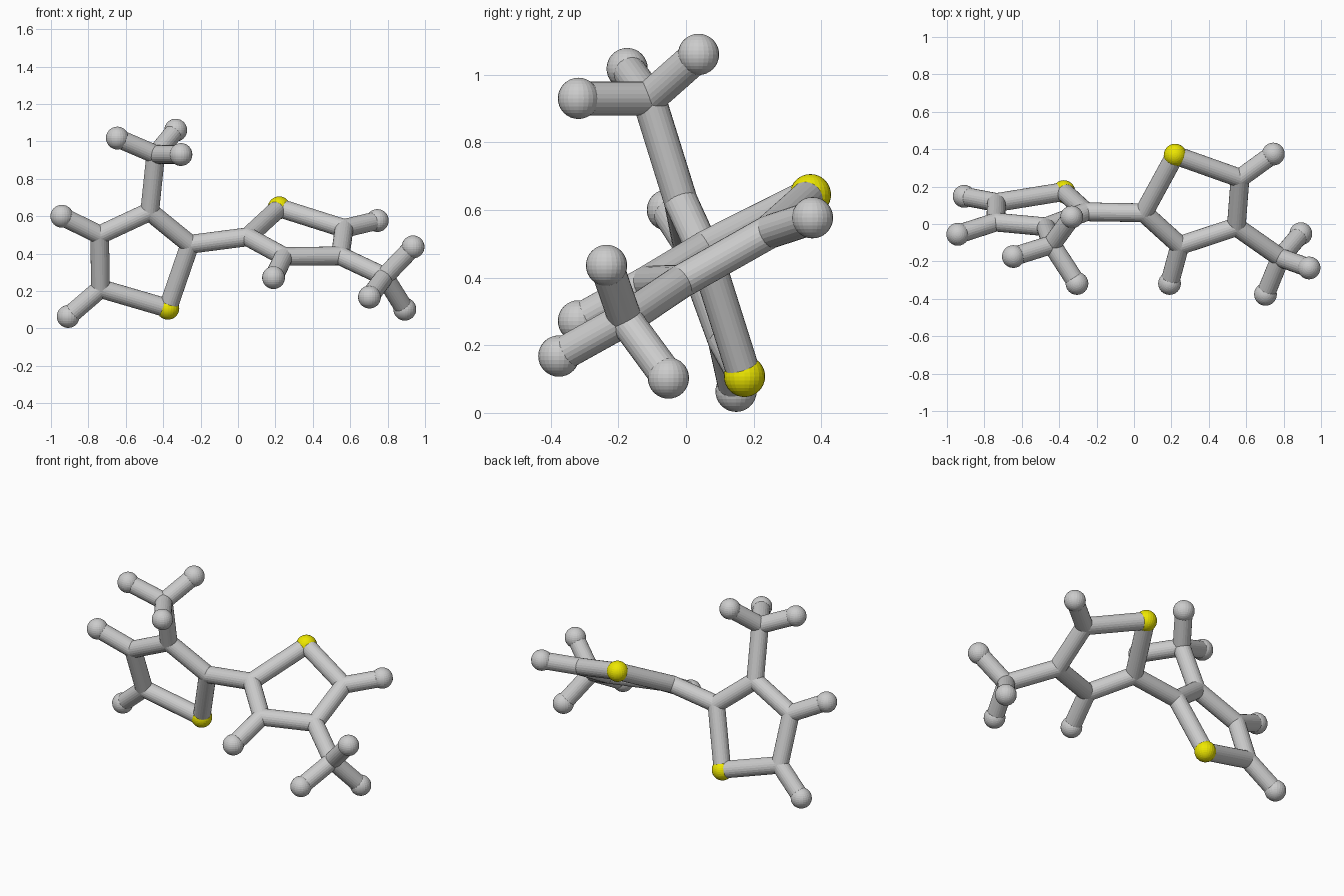
import bpy
from mathutils import Vector

if "Cube" in bpy.data.objects:
    bpy.data.objects.remove(bpy.data.objects["Cube"])

ATOM_R, CARBON_R, BOND_R = 0.061, 0.05, 0.05

yellow = bpy.data.materials.new("yellow")
yellow.diffuse_color = (0.85, 0.8, 0.0, 1)
yellow.use_nodes = True
yellow.node_tree.nodes["Principled BSDF"].inputs["Base Color"].default_value = yellow.diffuse_color


def ball(name, pos, r, mat=None):
    bpy.ops.mesh.primitive_uv_sphere_add(segments=24, ring_count=16, radius=r, location=pos)
    ob = bpy.context.object
    ob.name = name
    if mat:
        ob.data.materials.append(mat)


def rod(name, a, b):
    a, b = Vector(a), Vector(b)
    d = b - a
    bpy.ops.mesh.primitive_cylinder_add(vertices=24, radius=BOND_R, depth=d.length, location=(a + b) / 2)
    ob = bpy.context.object
    ob.name = name
    ob.rotation_euler = d.to_track_quat('Z', 'Y').to_euler()


def half(side, sulfur, ring, ends, methyl, tips):
    """ring: four carbons from the bridge round to the sulfur again;
    ends: {ring index: hydrogen}; methyl: (ring index, position)"""
    ball(side + "_sulfur_ball", sulfur, ATOM_R, yellow)
    # five-sided ring
    loop = [sulfur] + ring
    for i in range(5):
        rod(f"{side}_ring_rod_{i}", loop[i], loop[(i + 1) % 5])
    for i, c in enumerate(ring):
        ball(f"{side}_ring_joint_{i}", c, CARBON_R)
    # single side arms
    for i, h in ends.items():
        rod(f"{side}_arm_rod_{i}", ring[i], h)
        ball(f"{side}_arm_ball_{i}", h, ATOM_R)
    # three-pronged branch
    i, m = methyl
    rod(side + "_branch_rod", ring[i], m)
    ball(side + "_branch_joint", m, CARBON_R)
    for k, h in enumerate(tips):
        rod(f"{side}_prong_rod_{k}", m, h)
        ball(f"{side}_prong_ball_{k}", h, ATOM_R)


left_bridge = (-0.257, 0.065, 0.45)
right_bridge = (0.052, 0.06, 0.49)

half("left", (-0.375, 0.173, 0.108),
     [left_bridge, (-0.472, -0.015, 0.625), (-0.74, 0.01, 0.5), (-0.735, 0.115, 0.213)],
     {2: (-0.942, -0.055, 0.6), 3: (-0.908, 0.148, 0.064)},
     (1, (-0.44, -0.11, 0.93)),
     [(-0.645, -0.174, 1.018), (-0.333, 0.037, 1.06), (-0.305, -0.318, 0.93)])

half("right", (0.22, 0.368, 0.645),
     [right_bridge, (0.245, -0.115, 0.385), (0.547, -0.015, 0.388), (0.567, 0.245, 0.535)],
     {1: (0.19, -0.318, 0.272), 3: (0.745, 0.374, 0.577)},
     (2, (0.783, -0.18, 0.277)),
     [(0.936, -0.235, 0.436), (0.703, -0.376, 0.168), (0.892, -0.052, 0.103)])

# rod joining the two rings
rod("bridge_rod", left_bridge, right_bridge)
